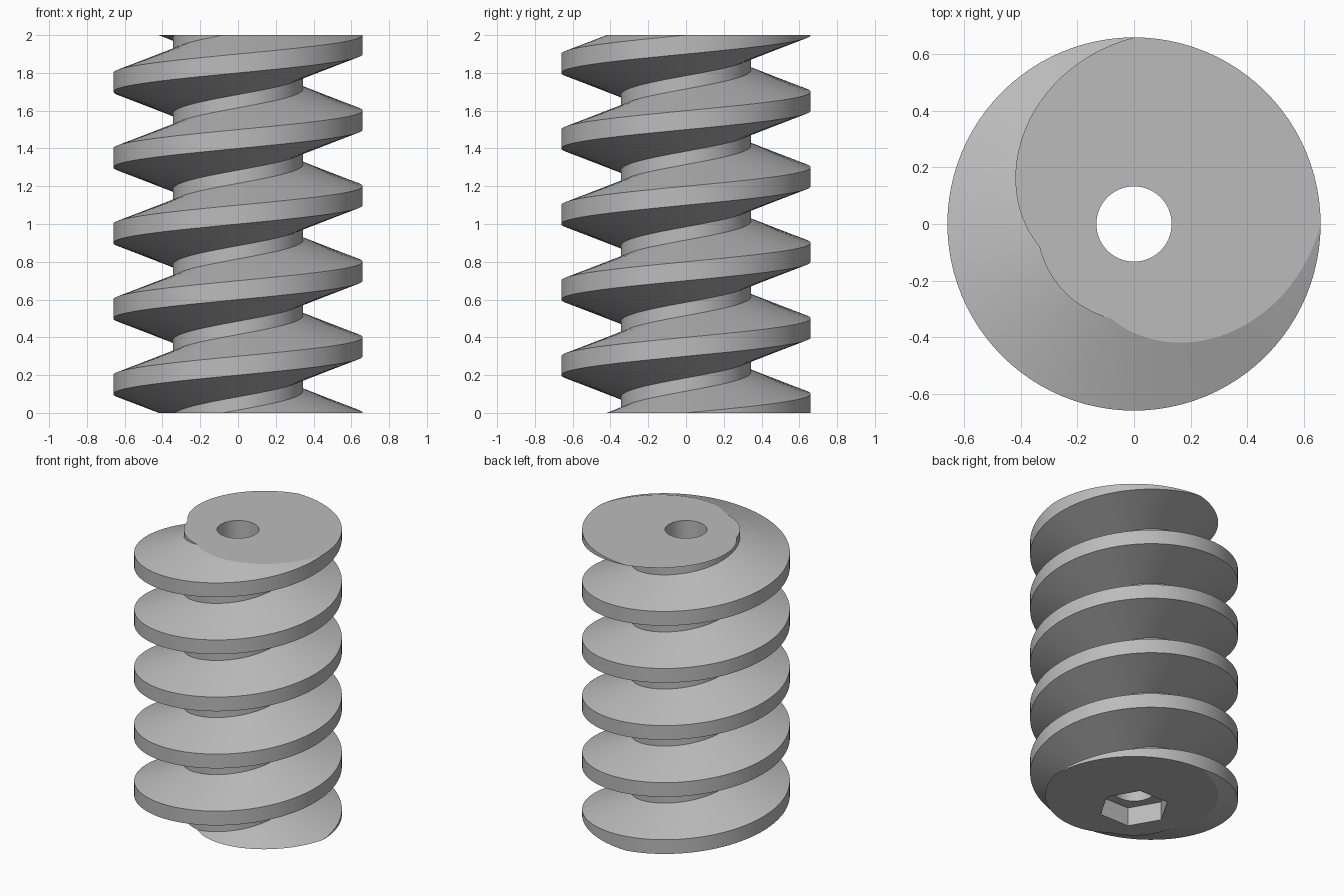
import bpy, bmesh
from math import cos, sin, pi, radians

cube = bpy.data.objects.get("Cube")
if cube:
    bpy.data.objects.remove(cube, do_unlink=True)

HEIGHT, PITCH, PHASE = 2.0, 0.4, 0.35
CREST_R, ROOT_R = 0.66, 0.344
CREST_HALF, BASE_HALF = 0.05, 0.165
STEPS, TURNS = 96, 8

steel = bpy.data.materials.new("grey_steel")
steel.use_nodes = True
colour = (0.5, 0.5, 0.5, 1)
steel.diffuse_color = colour
steel.node_tree.nodes["Principled BSDF"].inputs["Base Color"].default_value = colour


def prism(name, sides, radius, low, high):
    """Upright prism with its first corner on +x."""
    bpy.ops.mesh.primitive_cylinder_add(
        vertices=sides, radius=radius, depth=high - low,
        location=(0, 0, (low + high) / 2), rotation=(0, 0, pi / 2))
    ob = bpy.context.object
    ob.name = name
    ob.hide_render = True
    ob.data.materials.append(steel)
    return ob


# Trapezoid thread profile, repeated along the axis
tooth = [(ROOT_R, -BASE_HALF), (CREST_R, -CREST_HALF),
         (CREST_R, CREST_HALF), (ROOT_R, BASE_HALF)]
profile = [(r, z + PHASE + PITCH * (t - 2))
           for t in range(TURNS) for r, z in tooth]

# Sweep the profile round once; the end joins the start one tooth higher
bm = bmesh.new()
rows = []
for i in range(STEPS):
    a = 2 * pi * i / STEPS
    rows.append([bm.verts.new((r * cos(a), r * sin(a), z + PITCH * i / STEPS))
                 for r, z in profile])
rows.append(rows[0][len(tooth):])
for row, after in zip(rows, rows[1:]):
    for j in range(min(len(row), len(after)) - 1):
        bm.faces.new((row[j], after[j], after[j + 1], row[j + 1]))

# Cut both ends flat and cap them
for z, side in ((0, -1), (HEIGHT, 1)):
    bmesh.ops.bisect_plane(
        bm, geom=bm.verts[:] + bm.edges[:] + bm.faces[:], dist=1e-5,
        plane_co=(0, 0, z), plane_no=(0, 0, side), clear_outer=True)
    rim = [e for e in bm.edges if e.is_boundary
           and all(abs(v.co.z - z) < 1e-4 for v in e.verts)]
    bmesh.ops.contextual_create(bm, geom=rim)
bmesh.ops.recalc_face_normals(bm, faces=bm.faces[:])
mesh = bpy.data.meshes.new("worm_thread")
bm.to_mesh(mesh)
bm.free()
mesh.materials.append(steel)
worm = bpy.data.objects.new("worm_thread", mesh)
bpy.context.collection.objects.link(worm)

# Through bore and hexagonal drive socket
cutters = [prism("bore_cutter", 64, 0.133, -0.2, HEIGHT + 0.2),
           prism("socket_cutter", 6, 0.225, -0.2, 0.13)]
bpy.ops.object.select_all(action='DESELECT')
worm.select_set(True)
bpy.context.view_layer.objects.active = worm
for cutter in cutters:
    mod = worm.modifiers.new(cutter.name, 'BOOLEAN')
    mod.operation = 'DIFFERENCE'
    mod.solver = 'EXACT'
    mod.object = cutter
    bpy.ops.object.modifier_apply(modifier=mod.name)
    bpy.data.objects.remove(cutter, do_unlink=True)

bpy.ops.object.shade_smooth_by_angle(angle=radians(15))
